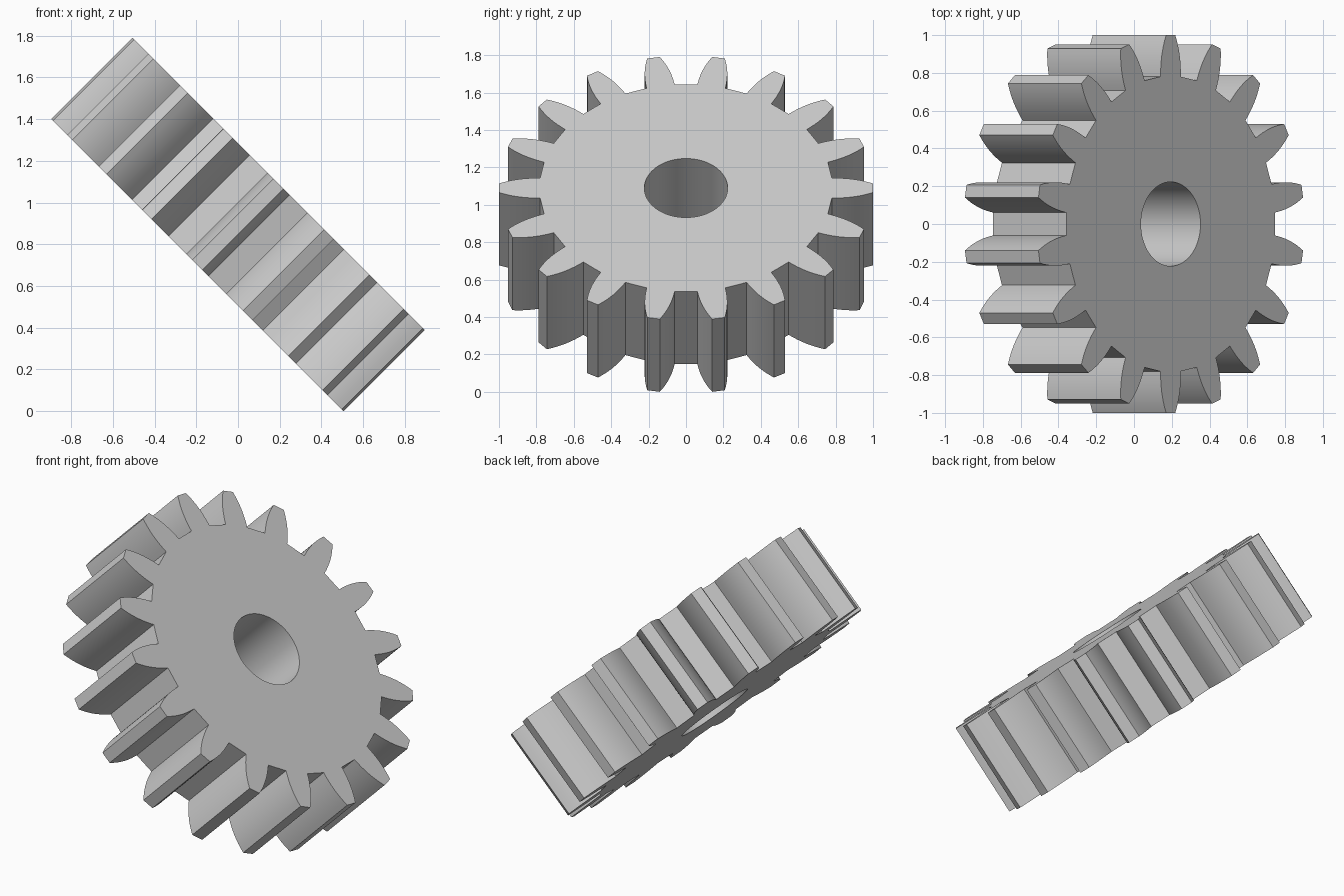
import bpy
import bmesh
from math import radians, pi, cos, sin, sqrt
from mathutils import Vector

cube = bpy.data.objects.get("Cube")
if cube:
    bpy.data.objects.remove(cube, do_unlink=True)

TEETH = 18
TIP_R, ROOT_R, BORE_R = 1.0, 0.78, 0.223
TIP_HALF, ROOT_HALF = 0.034, 0.076
THICKNESS = 0.55
FLANK_STEPS = 8
BORE_SEGMENTS = 64
TILT = radians(45)

# Plain grey metal
grey = bpy.data.materials.new("plain grey")
grey.use_nodes = True
colour = (0.6, 0.6, 0.6, 1)
grey.diffuse_color = colour
grey.node_tree.nodes["Principled BSDF"].inputs["Base Color"].default_value = colour


def tooth_profile():
    """One convex tooth pointing along +x, as (radial, sideways) points."""
    flank = []
    for i in range(FLANK_STEPS + 1):
        t = i / FLANK_STEPS
        half = ROOT_HALF - (ROOT_HALF - TIP_HALF) * t ** 2.3
        flank.append((ROOT_R + (TIP_R - ROOT_R) * t, half))
    return [(r, -w) for r, w in flank] + [(r, w) for r, w in reversed(flank)]


def gear_outline():
    """Teeth all round, the first one pointing along +y."""
    points = []
    for k in range(TEETH):
        a = 2 * pi * k / TEETH + pi / 2
        for r, w in tooth_profile():
            points.append((r * cos(a) - w * sin(a), r * sin(a) + w * cos(a)))
    return points


def add_loop(bm, points):
    verts = [bm.verts.new((x, y, 0)) for x, y in points]
    return [bm.edges.new((v, verts[(i + 1) % len(verts)])) for i, v in enumerate(verts)]


# Flat gear face with a round bore
bm = bmesh.new()
bore = [(BORE_R * cos(2 * pi * i / BORE_SEGMENTS), BORE_R * sin(2 * pi * i / BORE_SEGMENTS))
        for i in range(BORE_SEGMENTS)]
edges = add_loop(bm, gear_outline()) + add_loop(bm, bore)
bmesh.ops.triangle_fill(bm, use_beauty=True, use_dissolve=False,
                        edges=edges, normal=Vector((0, 0, 1)))
mesh = bpy.data.meshes.new("spur_gear")
bm.to_mesh(mesh)
bm.free()
mesh.materials.append(grey)

gear = bpy.data.objects.new("spur_gear", mesh)
bpy.context.collection.objects.link(gear)
bpy.ops.object.select_all(action='DESELECT')
gear.select_set(True)
bpy.context.view_layer.objects.active = gear

# Thicken to full width
solid = gear.modifiers.new("width", 'SOLIDIFY')
solid.thickness = THICKNESS
solid.offset = 0
bpy.ops.object.modifier_apply(modifier=solid.name)

# Consistent outward normals
bm = bmesh.new()
bm.from_mesh(gear.data)
bmesh.ops.recalc_face_normals(bm, faces=bm.faces)
bm.to_mesh(gear.data)
bm.free()
bpy.ops.object.shade_smooth_by_angle(angle=radians(25))

# Lean the gear over and rest it on the ground
gear.rotation_euler = (0, TILT, 0)
reach = max(abs(v.co.x) for v in gear.data.vertices)
gear.location.z = (reach + THICKNESS / 2) / sqrt(2)
